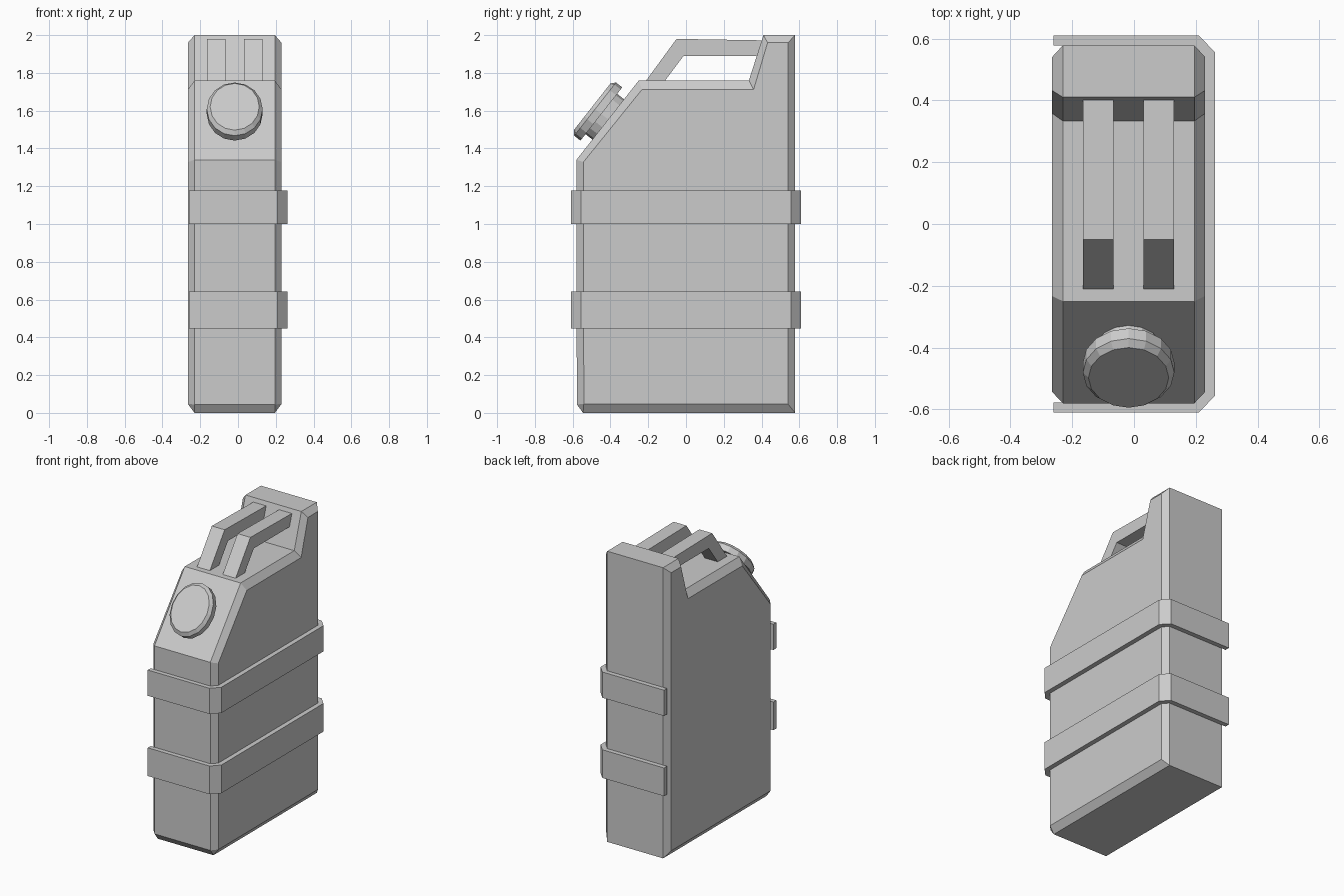
import bpy, bmesh, math
from mathutils import Vector

if "Cube" in bpy.data.objects:
    bpy.data.objects.remove(bpy.data.objects["Cube"])

CX = -0.0175  # body centre line in x


def loft(name, rings):
    """Closed solid through rings of equal length, capped at both ends."""
    bm = bmesh.new()
    vs = [[bm.verts.new(p) for p in ring] for ring in rings]
    n = len(rings[0])
    for a, b in zip(vs, vs[1:]):
        for i in range(n):
            j = (i + 1) % n
            bm.faces.new((a[i], a[j], b[j], b[i]))
    bm.faces.new(vs[0])
    bm.faces.new(vs[-1])
    bmesh.ops.remove_doubles(bm, verts=bm.verts, dist=0.0005)
    bmesh.ops.recalc_face_normals(bm, faces=bm.faces)
    mesh = bpy.data.meshes.new(name)
    bm.to_mesh(mesh)
    bm.free()
    ob = bpy.data.objects.new(name, mesh)
    bpy.context.collection.objects.link(ob)
    return ob


def yz(profile, x):
    return [(x, y, z) for y, z in profile]


# can body: side profile with chamfered rims
rim = [(-0.578, 0.045), (-0.545, 0.0), (0.578, 0.0), (0.578, 2.0), (0.41, 2.0),
       (0.333, 1.76), (-0.25, 1.76), (-0.58, 1.34)]
side = [(-0.541, 0.047), (-0.541, 0.047), (0.54, 0.047), (0.54, 1.96), (0.432, 1.96),
        (0.358, 1.712), (-0.233, 1.712), (-0.543, 1.328)]
loft("can_body", [yz(side, -0.265), yz(rim, -0.23), yz(rim, 0.195), yz(side, 0.23)])

# straps: open band round the front, right side and back
half = [(-0.26, 0.61), (0.21, 0.61), (0.262, 0.555)]
inner = [(0.23, 0.54), (0.195, 0.578), (-0.26, 0.578)]


def mirrored(pts):
    return [(x, -y) for x, y in reversed(pts)]


band = half + mirrored(half) + mirrored(inner) + inner
for name, z0, z1 in (("lower_strap", 0.448, 0.642), ("upper_strap", 1.0, 1.177)):
    loft(name, [[(x, y, z) for x, y in band] for z in (z0, z1)])

# twin carrying handles, ends sunk into the body
grip = [(-0.218, 1.75), (-0.05, 1.98), (0.42, 1.972), (0.40, 1.89), (-0.013, 1.89), (-0.118, 1.75)]
for name, x in (("left_handle", CX - 0.098), ("right_handle", CX + 0.098)):
    loft(name, [yz(grip, x - 0.049), yz(grip, x + 0.049)])

# neck and cap: oval stack standing on the sloped shoulder
along = Vector((0, 0.33, 0.42)).normalized()
out = Vector((0, -along.z, along.y))
base = Vector((CX, -0.58, 1.34)) + along * 0.272


def oval(r, h, n=16):
    return [base + out * h + Vector((r * math.cos(a), 0, 0)) + along * (1.21 * r * math.sin(a))
            for a in (2 * math.pi * i / n for i in range(n))]


loft("neck", [oval(0.112, -0.02), oval(0.112, 0.06)])
loft("cap", [oval(0.148, 0.046), oval(0.148, 0.088), oval(0.13, 0.108)])
